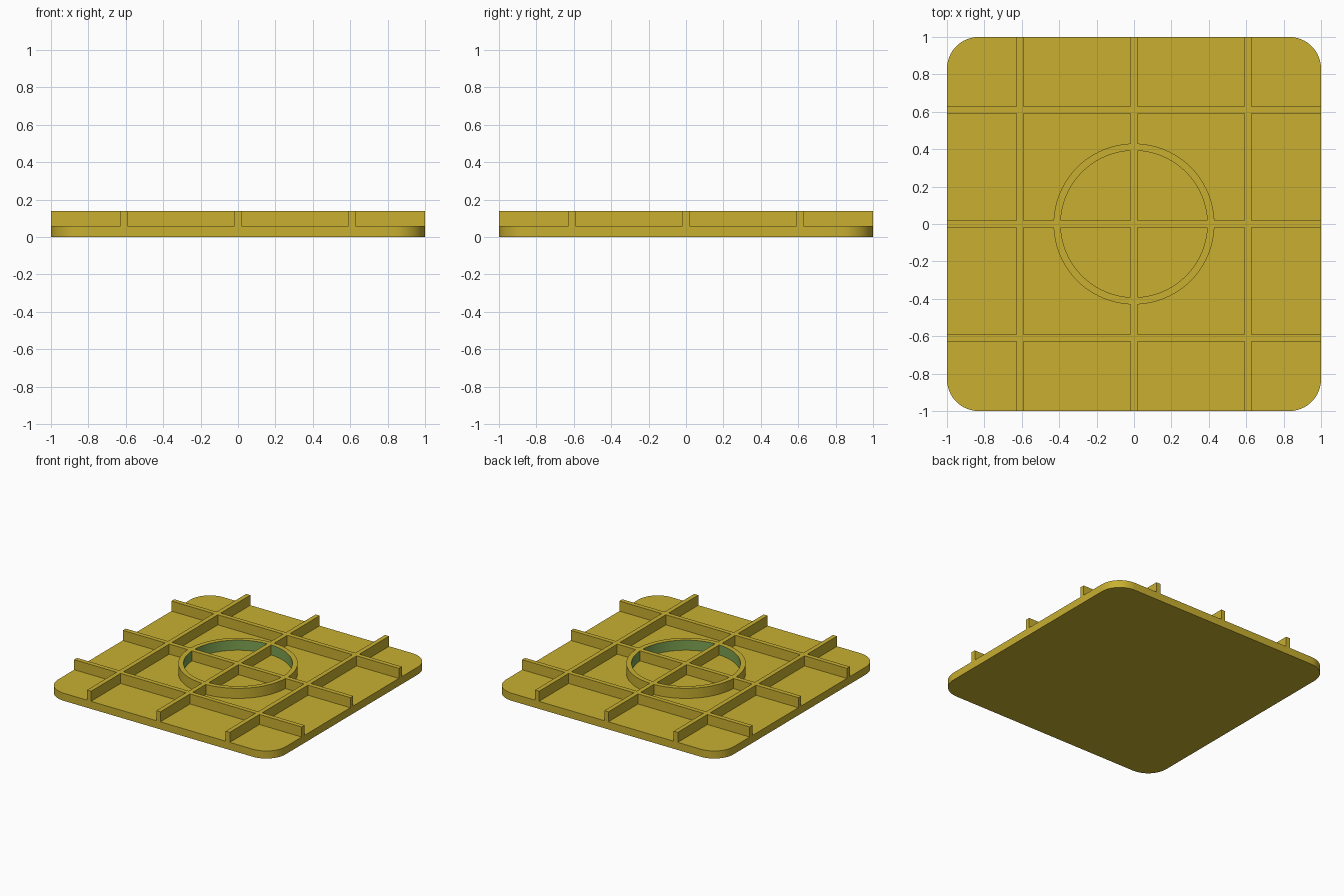
import bpy, bmesh, math
from mathutils import Vector

if "Cube" in bpy.data.objects:
    bpy.data.objects.remove(bpy.data.objects["Cube"])

PLATE_TOP, RIB_TOP = 0.06, 0.14
RIB_W, RIB_POS = 0.036, (-0.61, 0.0, 0.61)
RING_OUT, RING_IN = 0.43, 0.392
CORNER = 0.17


def material(name, color):
    m = bpy.data.materials.new(name)
    m.diffuse_color = (*color, 1)
    m.use_nodes = True
    m.node_tree.nodes["Principled BSDF"].inputs["Base Color"].default_value = m.diffuse_color
    return m


gold = material("gold", (0.58, 0.43, 0.03))
green = material("green", (0.21, 0.37, 0.085))


def prism(name, loops, z0, z1):
    """Solid from one outline, or a tube from an outer and an inner outline."""
    bm = bmesh.new()
    rings = [[[bm.verts.new((x, y, z)) for x, y in loop] for z in (z0, z1)]
             for loop in loops]
    n = len(loops[0])
    for low, high in rings:
        for i in range(n):
            j = (i + 1) % n
            bm.faces.new((low[i], low[j], high[j], high[i]))
    for level in (0, 1):
        if len(rings) == 1:
            bm.faces.new(rings[0][level])
        else:
            a, b = rings[0][level], rings[1][level]
            for i in range(n):
                j = (i + 1) % n
                bm.faces.new((a[i], a[j], b[j], b[i]))
    bmesh.ops.recalc_face_normals(bm, faces=bm.faces)
    me = bpy.data.meshes.new(name)
    bm.to_mesh(me)
    bm.free()
    me.materials.append(gold)
    ob = bpy.data.objects.new(name, me)
    bpy.context.collection.objects.link(ob)
    return ob


def arc(cx, cy, r, start, sweep, steps):
    return [(cx + r * math.cos(start + sweep * i / steps),
             cy + r * math.sin(start + sweep * i / steps)) for i in range(steps + 1)]


def rect(x0, x1, y0, y1):
    return [(x0, y0), (x1, y0), (x1, y1), (x0, y1)]


# Rounded square base plate
outline, c = [], 1 - CORNER
for k, (sx, sy) in enumerate(((1, 1), (-1, 1), (-1, -1), (1, -1))):
    outline += arc(sx * c, sy * c, CORNER, k * math.pi / 2, math.pi / 2, 16)
plate = prism("base_plate", [outline], 0, PLATE_TOP)

# Crossing ribs and the centre ring, sunk into the plate
parts, h = [], RIB_W / 2
for p in RIB_POS:
    parts.append(prism("rib_y", [rect(p - h, p + h, -1, 1)], 0.03, RIB_TOP))
    parts.append(prism("rib_x", [rect(-1, 1, p - h, p + h)], 0.03, RIB_TOP))
circles = [arc(0, 0, r, 0, 2 * math.pi, 96)[:-1] for r in (RING_OUT, RING_IN)]
parts.append(prism("centre_ring", circles, 0.03, RIB_TOP))

# Fuse everything into one moulded tray
bpy.context.view_layer.objects.active = plate
for part in parts:
    mod = plate.modifiers.new("fuse", 'BOOLEAN')
    mod.operation, mod.solver, mod.object = 'UNION', 'EXACT', part
    bpy.ops.object.modifier_apply(modifier=mod.name)
    bpy.data.objects.remove(part)
plate.name = "ribbed_plate"

# Green inner wall of the ring
me = plate.data
me.materials.clear()
me.materials.append(gold)
me.materials.append(green)
for f in me.polygons:
    mid = Vector((f.center.x, f.center.y, 0))
    inner = abs(mid.length - RING_IN) < 0.006 and f.normal.dot(mid.normalized()) < -0.9
    f.material_index = 1 if inner and f.center.z > PLATE_TOP else 0

plate.select_set(True)
bpy.ops.object.shade_smooth_by_angle(angle=math.radians(30))
